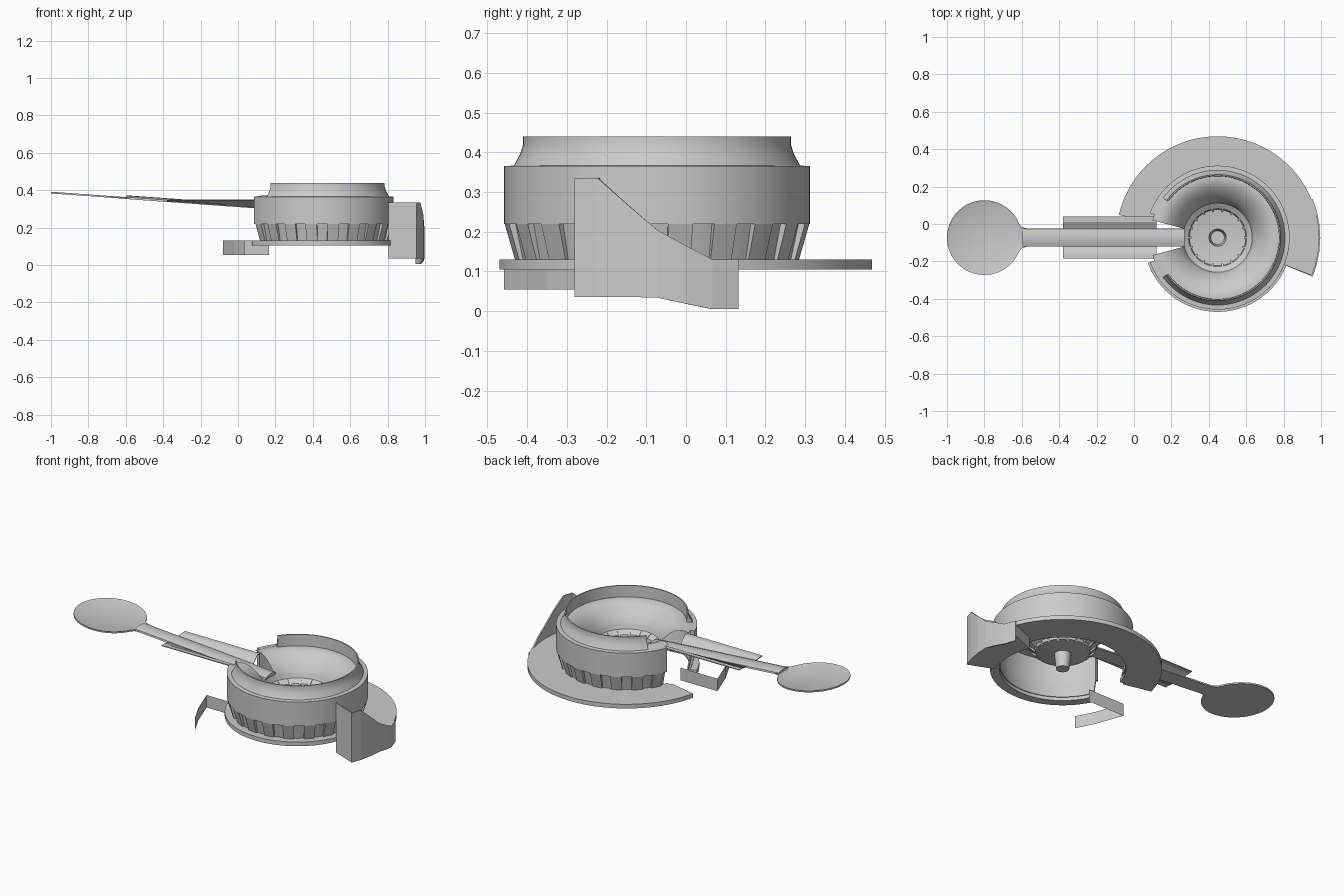
import bpy, bmesh
from math import sin, cos, radians

if "Cube" in bpy.data.objects:
    bpy.data.objects.remove(bpy.data.objects["Cube"], do_unlink=True)

grey = bpy.data.materials.new("plain_grey")
grey.use_nodes = True
grey.diffuse_color = (0.6, 0.6, 0.6, 1)
grey.node_tree.nodes["Principled BSDF"].inputs["Base Color"].default_value = (0.6, 0.6, 0.6, 1)

CX, CY = 0.447, -0.073


def finish(name, bm, smooth=True):
    bmesh.ops.recalc_face_normals(bm, faces=bm.faces)
    me = bpy.data.meshes.new(name)
    bm.to_mesh(me)
    bm.free()
    ob = bpy.data.objects.new(name, me)
    bpy.context.collection.objects.link(ob)
    me.materials.append(grey)
    if smooth:
        bpy.ops.object.select_all(action='DESELECT')
        ob.select_set(True)
        bpy.context.view_layer.objects.active = ob
        bpy.ops.object.shade_smooth_by_angle(angle=radians(30))
    return ob


def polar(r, a, z):
    return (CX + r * cos(radians(a)), CY + r * sin(radians(a)), z)


def loft(bm, rings, closed):
    """Join equal rings of points; closed rings also get end caps."""
    vs = [[bm.verts.new(p) for p in ring] for ring in rings]
    n = len(vs[0])
    for a, b in zip(vs, vs[1:]):
        for i in range(n if closed else n - 1):
            j = (i + 1) % n
            bm.faces.new((a[i], a[j], b[j], b[i]))
    if closed:
        bm.faces.new(vs[0])
        bm.faces.new(vs[-1])


def arc(bm, profile, a0, a1, steps, closed=True):
    angles = [a0 + (a1 - a0) * i / steps for i in range(steps + 1)]
    loft(bm, [[polar(r, a, z) for r, z in profile] for a in angles], closed)


def arc_part(name, profile, a0, a1, steps, closed=True):
    bm = bmesh.new()
    arc(bm, profile, a0, a1, steps, closed)
    bmesh.ops.remove_doubles(bm, verts=bm.verts, dist=0.0001)
    return finish(name, bm)


# Drum wall, open on the handle side
arc_part("drum_wall", [(.385, .22), (.385, .365), (.358, .367), (.36, .22)], -160, 160, 64)
arc_part("drum_rim", [(.362, .364), (.345, .395), (.337, .42), (.337, .44), (.33, .44),
                      (.328, .365)], -144, 144, 64)
arc_part("drum_skirt", [(.368, .222), (.347, .125), (.34, .125), (.36, .222)], -160, 160, 64)

# Tapered teeth round the skirt
bm = bmesh.new()
TEETH = 18
for i in range(TEETH):
    mid = -152 + 304 * i / (TEETH - 1)
    arc(bm, [(.385, .222), (.357, .125), (.343, .125), (.362, .222)], mid - 4.7, mid + 4.7, 2)
finish("skirt_teeth", bm)

# Rounded bowl with a slot for the handle
arc_part("bowl", [(.36, .366), (.33, .372), (.305, .371), (.28, .362), (.255, .346),
                  (.232, .325), (.21, .3), (.195, .272)], -165, 165, 64, closed=False)

# Basin and hollow spindle in one turned surface
arc_part("basin", [(.197, .276), (.185, .245), (.155, .225), (.15, .208), (.09, .198),
                   (.046, .196), (.036, .105), (0, .105)], 0, 360, 64, closed=False)

# Small slats round the basin floor
bm = bmesh.new()
for a in range(0, 360, 20):
    arc(bm, [(.182, .246), (.14, .22), (.14, .2), (.182, .235)], a - 2, a + 2, 1)
finish("basin_slats", bm, smooth=False)

# Base ring and the wide plate behind it
arc_part("base_ring", [(.397, .105), (.397, .13), (.345, .13), (.345, .105)], 200, 525, 64)
arc_part("back_plate", [(.542, .105), (.542, .13), (.37, .13), (.37, .105)], 18, 167, 36)

# Side duct: floor block, front wall and a curved outer wall that slopes down
arc_part("duct_floor", [(.388, .036), (.545, .036), (.545, .13), (.388, .13)], -22.3, 22, 8)
arc_part("duct_front_wall", [(.388, .036), (.548, .036), (.548, .335), (.388, .335)],
         -22.3, -21.7, 1)
bm = bmesh.new()
stations = [(-22.3, .335, .036), (-15.8, .335, .036), (-8, .27, .036), (0, .205, .034),
            (7, .168, .02), (14.8, .13, .005), (22, .13, .005)]
loft(bm, [[polar(.541, a, b), polar(.549, a, b), polar(.549, a, t), polar(.541, a, t)]
          for a, t, b in stations], True)
finish("duct_outer_wall", bm, smooth=False)

# Thin bent skirt on the open side
bm = bmesh.new()
path = [(.165, -.185), (-.08, -.185), (-.02, -.35), (.035, -.458)]
loft(bm, [[(x, y, .055), (x, y, .13)] for x, y in path], False)
finish("bent_flap", bm, smooth=False)


def tilt(x):
    return .388 - .072 * (x + 1)


# Round dished paddle with a flared neck
bm = bmesh.new()
outline = []
for i in range(41):
    a = 22 + (360 - 44) * i / 40
    outline.append((-.8 + .2 * cos(radians(a)), CY + .2 * sin(radians(a))))
outline += [(-.6, CY - .056), (-.57, CY - .048), (-.57, CY + .048), (-.6, CY + .056)]
top = bm.faces.new([bm.verts.new((x, y, tilt(x) - .005)) for x, y in outline])
ext = bmesh.ops.extrude_face_region(bm, geom=[top])
for v in ext["geom"]:
    if isinstance(v, bmesh.types.BMVert):
        v.co.z += .009
lid = [f for f in ext["geom"] if isinstance(f, bmesh.types.BMFace)]
bmesh.ops.recalc_face_normals(bm, faces=bm.faces)
bmesh.ops.inset_region(bm, faces=lid, thickness=.012, depth=-.005)
finish("paddle", bm)

# Rounded handle running to the bowl
bm = bmesh.new()
section = [(-.048, -.006), (-.046, .004), (-.026, .011), (0, .014),
           (.026, .011), (.046, .004), (.048, -.006)]
loft(bm, [[(x, CY + y, tilt(x) + z) for y, z in section] for x in (-.6, -.2, .14, .27)], True)
finish("handle", bm)

# Two wings beside the handle
for side, name in ((1, "back_wing"), (-1, "front_wing")):
    bm = bmesh.new()
    rings = []
    for x in (-.38, .12):
        lo = tilt(x)
        rings.append([(x, CY + side * y, z) for y, z in (
            (.112, .35), (.085, .349), (.046, lo + .002),
            (.046, lo - .003), (.085, .344), (.112, .345))])
    loft(bm, rings, True)
    finish(name, bm, smooth=False)
